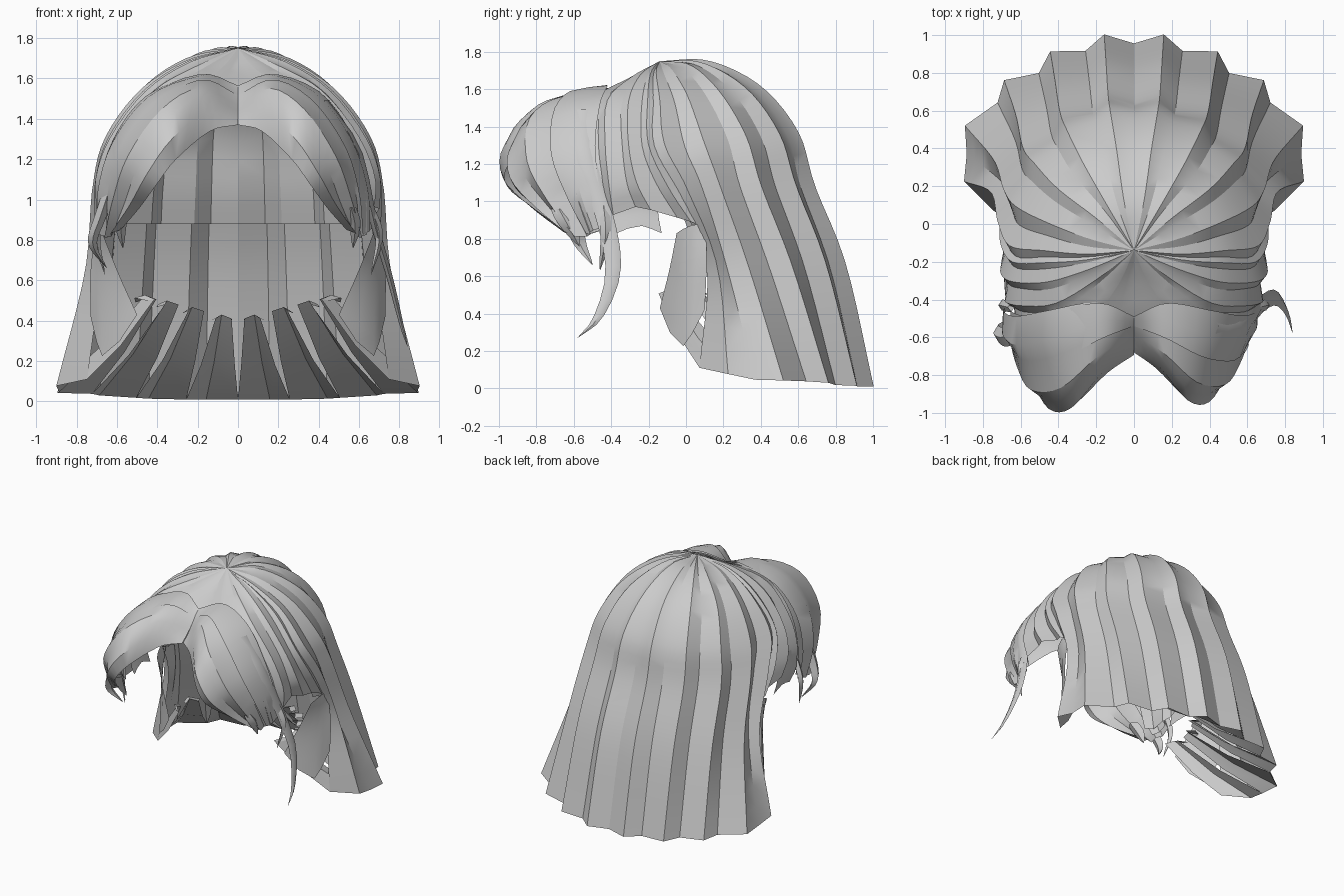
import bpy, bmesh, math
from mathutils import Vector

if "Cube" in bpy.data.objects:
    bpy.data.objects.remove(bpy.data.objects["Cube"])

# Single flat colour for all hair
hair = bpy.data.materials.new("pale grey hair")
hair.use_nodes = True
colour = (0.6, 0.6, 0.6, 1)
hair.diffuse_color = colour
hair.node_tree.nodes["Principled BSDF"].inputs["Base Color"].default_value = colour

CROWN = (0, -.14, 1.75)


def vectors(points):
    return [Vector(p) for p in points]


def spline(points, t):
    """Catmull-Rom point at t in 0..1 along a list of vectors."""
    last = len(points) - 1
    f = min(max(t, 0), 1) * last
    i = min(int(f), last - 1)
    f -= i
    b, c = points[i], points[i + 1]
    a = points[i - 1] if i else b * 2 - c
    d = points[i + 2] if i + 2 <= last else c * 2 - b
    return b + ((c - a) + ((a * 2 - b * 5 + c * 4 - d) + ((b - c) * 3 + d - a) * f) * f) * f / 2


def finish(name, bm, angle=28):
    bmesh.ops.remove_doubles(bm, verts=bm.verts, dist=.0005)
    bmesh.ops.recalc_face_normals(bm, faces=bm.faces)
    middle = Vector((0, 0, .9))
    if sum(f.normal.dot(f.calc_center_median() - middle) * f.calc_area() for f in bm.faces) < 0:
        bmesh.ops.reverse_faces(bm, faces=bm.faces)
    mesh = bpy.data.meshes.new(name)
    bm.to_mesh(mesh)
    bm.free()
    ob = bpy.data.objects.new(name, mesh)
    bpy.context.collection.objects.link(ob)
    mesh.materials.append(hair)
    bpy.ops.object.select_all(action='DESELECT')
    ob.select_set(True)
    bpy.context.view_layer.objects.active = ob
    bpy.ops.object.shade_smooth_by_angle(angle=math.radians(angle))


def grid_points(guides, cols, rows, pleat):
    """Loft across guide strands, with saw-tooth pleats that deepen toward the ends."""
    guides = [vectors(g) for g in guides]
    grid = []
    for c in range(cols + 1):
        inner = c % 2 == 0
        s = (c - (.25 if inner and 0 < c < cols else 0)) / cols
        line = []
        for r in range(rows + 1):
            v = r / rows
            p = spline([spline(g, v) for g in guides], s)
            out = Vector((p.x, p.y + .1, max(0, p.z - 1)))
            if out.length > 0:
                p = p + out.normalized() * pleat * min(1, v * 1.3) * (-1 if inner else 1)
            line.append(p)
        grid.append(line)
    return grid


def skin(bm, grid, side=1):
    rows = [[bm.verts.new((p.x * side, p.y, p.z)) for p in line] for line in grid]
    for a, b in zip(rows, rows[1:]):
        for i in range(len(a) - 1):
            bm.faces.new((a[i], a[i + 1], b[i + 1], b[i]))


def loft(name, guides, cols, rows, pleat=0, sides=(1, -1)):
    bm = bmesh.new()
    grid = grid_points(guides, cols, rows, pleat)
    for side in sides:
        skin(bm, grid, side)
    finish(name, bm)
    return grid


def strand(name, path, width, thick, sides=(1,), steps=14):
    """Tapered flat lock with a diamond section."""
    path = vectors(path)
    bm = bmesh.new()
    for side in sides:
        grid = []
        for k in range(5):
            turn = k * math.pi / 2
            line = []
            for i in range(steps + 1):
                t = i / steps
                size = max(.02, math.sin(math.pi * (.3 + .7 * t)) ** .8 if t < 1 else 0)
                off = Vector((math.cos(turn) * thick, math.sin(turn) * width, 0))
                line.append(spline(path, t) + off * size)
            grid.append(line)
        skin(bm, grid, side)
    finish(name, bm, 50)


# Long back curtain, guides run from the back centre to the front side edge
back = [
    [CROWN, (0, .14, 1.75), (0, .4, 1.61), (0, .6, 1.36), (0, .68, 1.08), (0, .85, .65), (0, .99, .01)],
    [CROWN, (.1, .1, 1.74), (.18, .37, 1.6), (.24, .55, 1.36), (.26, .63, 1.08), (.28, .79, .65), (.3, .94, .01)],
    [CROWN, (.16, .06, 1.73), (.34, .25, 1.58), (.44, .4, 1.34), (.48, .48, 1.08), (.51, .64, .65), (.55, .81, .02)],
    [CROWN, (.22, -.02, 1.71), (.43, .1, 1.56), (.57, .21, 1.33), (.63, .28, 1.08), (.67, .44, .65), (.77, .64, .04)],
    [CROWN, (.25, -.13, 1.69), (.47, -.08, 1.54), (.63, -.03, 1.3), (.68, .07, 1.08), (.73, .21, .65), (.92, .35, .05)],
    [CROWN, (.24, -.18, 1.68), (.47, -.19, 1.53), (.64, -.19, 1.3), (.7, -.05, 1.03), (.71, .12, .65), (.78, .08, .11)],
]
curtain = loft("back_curtain", back, 10, 28, .034)

# Lock ends that turn under the hem, sweeping inward, forward and up
bm = bmesh.new()
for a, peak, b in zip(curtain[::2], curtain[1::2], curtain[2::2]):
    low = [a[-1], peak[-1], b[-1]]
    aim = Vector((0, .1 - .6 * low[1].x, 0))
    tops = [p.lerp(aim, .48).lerp(low[1].lerp(aim, .5), .4) for p in low]
    fold = []
    for p, q in zip(low, tops):
        q.z = .39 + .13 * low[1].x + (.02 if p is low[1] else 0)
        mid = p.lerp(q, .5) + Vector((0, 0, -.03))
        fold.append([p, mid, q, q.lerp(p, .12) + Vector((0, 0, .04))])
    for side in (1, -1):
        skin(bm, fold, side)
finish("turned_lock_ends", bm)

# Shorter lining layer inside the curtain
lining = []
for g in back:
    pts = vectors(g[:5])
    pts.append(pts[-1].lerp(Vector(g[5]), .4))
    lining.append([(p.x * .95, p.y * .95, p.z - .03) for p in pts])
loft("inner_lining", lining, 10, 16, .028)

# Side hair above the ears, sweeping forward and then back
side_hair = [
    [CROWN, (.24, -.17, 1.68), (.47, -.16, 1.53), (.63, -.15, 1.3), (.69, -.02, 1.06), (.69, .11, .86)],
    [CROWN, (.25, -.21, 1.68), (.46, -.25, 1.53), (.63, -.25, 1.3), (.69, -.18, 1.1), (.69, -.07, .92)],
    [CROWN, (.22, -.27, 1.67), (.44, -.36, 1.53), (.61, -.36, 1.3), (.68, -.34, 1.1), (.67, -.3, .97)],
    [CROWN, (.17, -.31, 1.65), (.36, -.46, 1.54), (.55, -.49, 1.33), (.64, -.47, 1.1), (.63, -.45, .88)],
    [CROWN, (.06, -.3, 1.66), (.16, -.46, 1.58), (.4, -.58, 1.47), (.54, -.62, 1.2), (.59, -.58, .88)],
]
loft("side_hair", side_hair, 8, 20, .018)

# Small patch covering the parting
loft("parting", [[CROWN, (0, -.3, 1.64), (0, -.5, 1.54), (0, -.6, 1.44)],
                 [CROWN, (.07, -.3, 1.66), (.17, -.46, 1.58), (.2, -.6, 1.5)]], 2, 8)

# Swept fringe, the right half fuller than the left
fringe = [
    [(0, -.5, 1.55), (.17, -.43, 1.61), (.4, -.47, 1.52), (.56, -.5, 1.3), (.64, -.48, 1.05), (.64, -.45, .85)],
    [(0, -.55, 1.5), (.17, -.62, 1.58), (.36, -.72, 1.48), (.52, -.74, 1.25), (.59, -.66, 1.02), (.61, -.55, .81)],
    [(0, -.61, 1.43), (.15, -.73, 1.5), (.3, -.91, 1.38), (.43, -.91, 1.17), (.51, -.77, .98), (.59, -.61, .82)],
    [(0, -.68, 1.37), (.12, -.77, 1.34), (.27, -.92, 1.2), (.36, -.93, 1.08), (.45, -.8, .96), (.55, -.65, .85)],
]
loft("left_fringe", fringe, 6, 20, .018, (1,))
fuller = [[(x * (1.2 - .12 * i / 5), -.55 + (y + .55) * 1.1, z) for i, (x, y, z) in enumerate(g)] for g in fringe]
loft("right_fringe", fuller, 6, 20, .018, (-1,))

# Raised top layer over the fringe
over = [[(x * 1.03, y + .01, z + .015) for x, y, z in g] for g in fringe[:2]]
loft("fringe_top_layer", over, 2, 18, .012)

# Face-framing locks in front of the curtain
loft("face_lock", [
    [(.7, .11, .88), (.73, .11, .65), (.73, .1, .42)],
    [(.7, .02, .87), (.67, 0, .6), (.66, -.03, .22)],
    [(.67, -.05, .83), (.59, -.09, .63), (.5, -.14, .43)],
], 4, 8)

# Lower temple sheet on the right side only
loft("right_temple_lock", [
    [(-.67, -.14, 1.08), (-.69, -.15, .95), (-.67, -.13, .83)],
    [(-.68, -.26, 1.1), (-.69, -.26, .97), (-.67, -.25, .87)],
    [(-.66, -.42, 1.1), (-.68, -.4, .95), (-.64, -.37, .83)],
], 4, 6, 0, (1,))

# Loose tapered locks
strand("long_loose_lock", [(.43, -.54, 1.49), (.59, -.54, 1.25), (.67, -.43, .9), (.75, -.39, .62), (.81, -.47, .38), (.84, -.58, .27)],
       .05, .02)
strand("right_loose_lock", [(-.62, -.58, 1.1), (-.68, -.6, .92), (-.72, -.57, .78), (-.65, -.5, .66)], .05, .03)
strand("temple_wisp", [(.65, -.44, .98), (.7, -.43, .82), (.66, -.46, .63)], .03, .02, (1, -1))
strand("fringe_wisp", [(.56, -.68, .96), (.58, -.63, .87), (.57, -.57, .76)], .05, .03, (1, -1))
